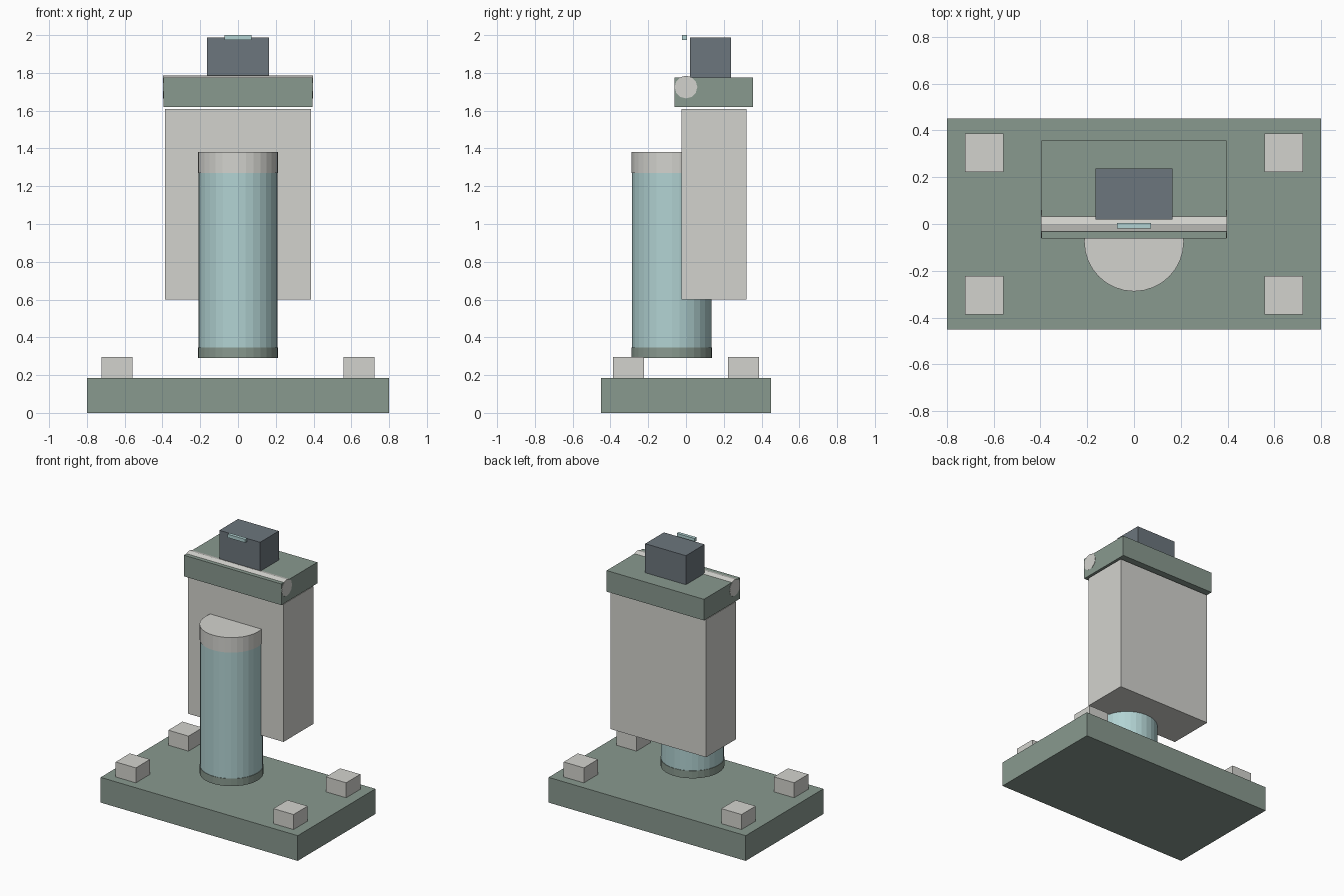
import bpy
from math import pi

cube = bpy.data.objects.get("Cube")
if cube:
    bpy.data.objects.remove(cube, do_unlink=True)


def material(name, rgb):
    m = bpy.data.materials.new(name)
    m.use_nodes = True
    m.diffuse_color = (*rgb, 1)
    m.node_tree.nodes["Principled BSDF"].inputs["Base Color"].default_value = (*rgb, 1)
    return m


green = material("sage green", (0.25, 0.32, 0.275))
grey = material("warm light grey", (0.65, 0.65, 0.615))
teal = material("pale teal", (0.445, 0.65, 0.65))
slate = material("dark slate", (0.15, 0.18, 0.205))


def box(name, x, y, z, mat):
    """Box from (min, max) ranges on each axis."""
    bpy.ops.mesh.primitive_cube_add(size=1)
    ob = bpy.context.object
    ob.name = name
    ob.location = [(a + b) / 2 for a, b in (x, y, z)]
    ob.scale = [b - a for a, b in (x, y, z)]
    ob.data.materials.append(mat)
    return ob


def cylinder(name, radius, length, centre, sides, mat, rotation=(0, 0, 0)):
    bpy.ops.mesh.primitive_cylinder_add(vertices=sides, radius=radius, depth=length,
                                        location=centre, rotation=rotation)
    ob = bpy.context.object
    ob.name = name
    ob.data.materials.append(mat)
    return ob


# Base slab with four corner blocks
box("base", (-0.8, 0.8), (-0.45, 0.45), (0, 0.185), green)
for side, sx in (("left", 1), ("right", -1)):
    for end, sy in (("front", -1), ("back", 1)):
        cx, cy = sx * 0.64, sy * 0.305
        box(f"{end}_{side}_block", (cx - 0.082, cx + 0.082), (cy - 0.082, cy + 0.082),
            (0.185, 0.295), grey)

# Upright canister with its end bands
for name, radius, low, high, mat in (("canister_foot", 0.213, 0.29, 0.345, green),
                                     ("canister_body", 0.21, 0.345, 1.27, teal),
                                     ("canister_cap", 0.213, 1.27, 1.38, grey)):
    cylinder(name, radius, high - low, (0, -0.075, (low + high) / 2), 32, mat)

# Column and lid
box("column", (-0.387, 0.387), (-0.025, 0.32), (0.6, 1.61), grey)
box("lid", (-0.395, 0.395), (-0.062, 0.356), (1.62, 1.775), green)

# Hinge rod lying across the lid, one edge uppermost
cylinder("hinge_rod", 0.06, 0.794, (0, 0, 1.725), 12, grey, (0, pi / 2, 0))

# Top housing and the small plate in front of it
box("top_housing", (-0.165, 0.165), (0.02, 0.237), (1.775, 1.988), slate)
box("indicator_plate", (-0.072, 0.072), (-0.02, 0.004), (1.975, 2.0), teal)
